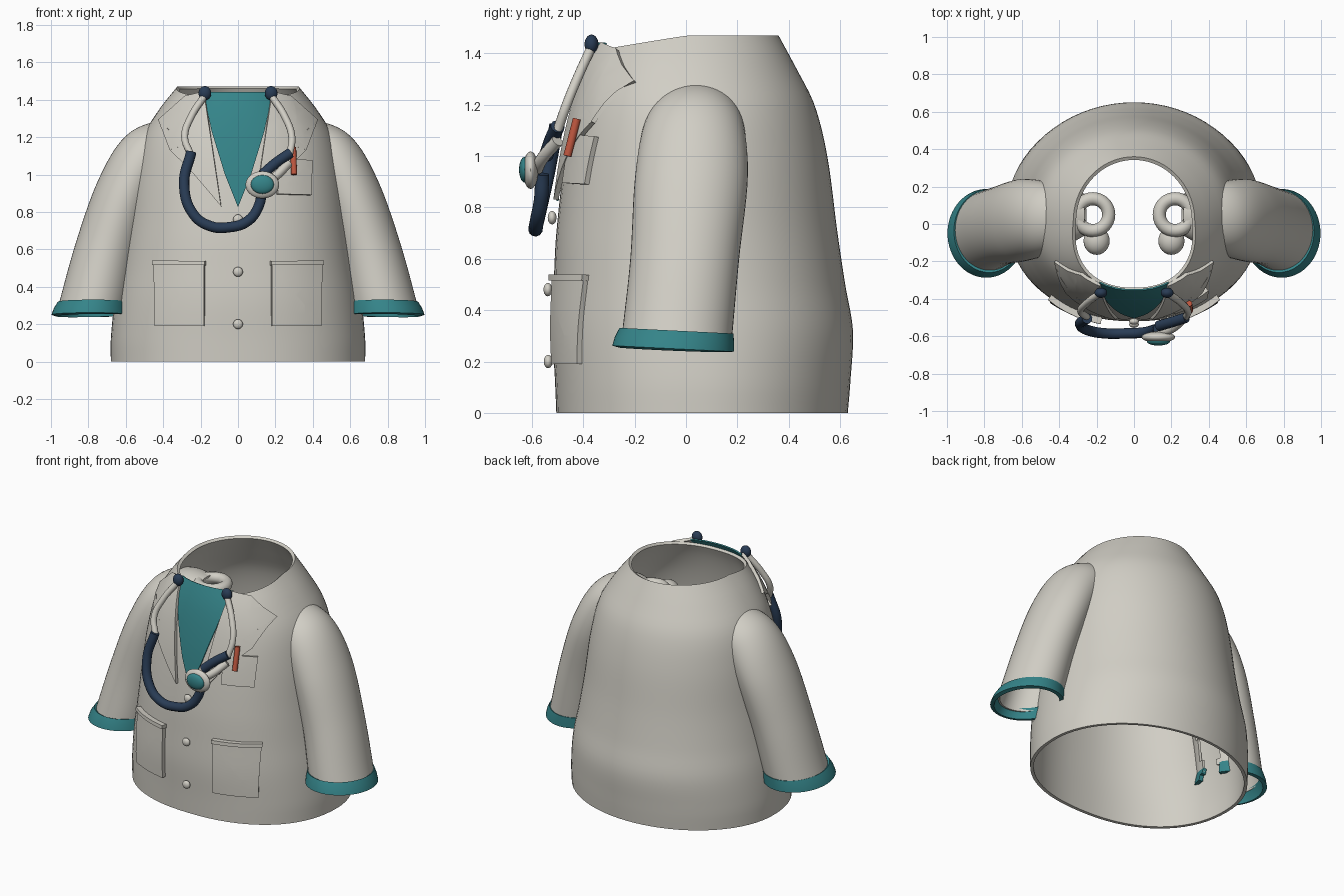
import bpy, bmesh
from math import sin, cos, pi
from mathutils import Vector

cube = bpy.data.objects.get("Cube")
if cube:
    bpy.data.objects.remove(cube)


def material(name, rgb):
    m = bpy.data.materials.new(name)
    m.use_nodes = True
    m.diffuse_color = (*rgb, 1)
    m.node_tree.nodes["Principled BSDF"].inputs["Base Color"].default_value = (*rgb, 1)
    return m


COAT = material("warm_grey", (0.64, 0.62, 0.56))
TEAL = material("teal", (0.035, 0.23, 0.25))
NAVY = material("navy", (0.022, 0.045, 0.09))
RED = material("brick_red", (0.52, 0.095, 0.05))


def interp(table, k):
    """Smooth interpolation of rows whose first entry is the key."""
    i = max(0, min(len(table) - 2, sum(k >= r[0] for r in table) - 1))

    def slope(j, c):
        a, b = table[max(j - 1, 0)], table[min(j + 1, len(table) - 1)]
        return (b[c] - a[c]) / (b[0] - a[0])
    p, q = table[i], table[i + 1]
    h = q[0] - p[0]
    t = (k - p[0]) / h
    return [(2*t**3 - 3*t*t + 1) * p[c] + (3*t*t - 2*t**3) * q[c]
            + h * (t**3 - 2*t*t + t) * slope(i, c) + h * (t**3 - t*t) * slope(i + 1, c)
            for c in range(1, len(p))]


# Coat cross-sections: height, half width, front y, back y
BODY = [(0, .68, -.505, .63), (.12, .68, -.51, .64), (.32, .66, -.52, .65),
        (.5, .63, -.515, .62), (.7, .6, -.505, .59), (1, .56, -.47, .55),
        (1.2, .51, -.43, .5), (1.35, .42, -.385, .425), (1.47, .325, -.33, .36)]
FRONT_POWER = 2.25


def section(z):
    rx, f, b = interp(BODY, z)
    return rx, (f + b) / 2, (b - f) / 2


def front_y(x, z):
    rx, yc, ry = section(z)
    u = min(abs(x) / rx, 0.99)
    return yc - ry * (1 - u**FRONT_POWER) ** (1 / FRONT_POWER)


def inside(p, limit):
    rx, yc, ry = section(p.z)
    return (p.x / rx) ** 2 + ((p.y - yc) / ry) ** 2 < limit


def finish(ob, mat, mirror=False, thick=0, offset=-1.0):
    ob.data.materials.append(mat)
    if thick:
        s = ob.modifiers.new("thickness", 'SOLIDIFY')
        s.thickness, s.offset = thick, offset
    if mirror:
        ob.modifiers.new("mirror", 'MIRROR')
    bpy.ops.object.select_all(action='DESELECT')
    ob.select_set(True)
    bpy.context.view_layer.objects.active = ob
    bpy.ops.object.convert(target='MESH')
    bpy.ops.object.shade_smooth_by_angle(angle=0.7)
    return ob


def from_bmesh(name, bm):
    me = bpy.data.meshes.new(name)
    bm.to_mesh(me)
    bm.free()
    ob = bpy.data.objects.new(name, me)
    bpy.context.collection.objects.link(ob)
    return ob


def loft(name, rings, clip=None):
    """Open tube through rings; faces hidden within the coat are dropped."""
    bm = bmesh.new()
    rows = [[bm.verts.new(p) for p in r] for r in rings]
    n = len(rows[0])
    for a, b in zip(rows, rows[1:]):
        for j in range(n):
            bm.faces.new((a[j], a[(j + 1) % n], b[(j + 1) % n], b[j]))
    if clip:
        hidden = [f for f in bm.faces
                  if all(v.co.z < 1.0 and inside(v.co, clip) for v in f.verts)]
        bmesh.ops.delete(bm, geom=hidden, context='FACES')
    return from_bmesh(name, bm)


def plate(name, outline, mat, lift, thick, mirror=False):
    """Flat x-z outline draped over the coat front."""
    bm = bmesh.new()
    face = bm.faces.new([bm.verts.new((x, 0, z)) for x, z in outline])
    if face.normal.y > 0:
        face.normal_flip()
    bmesh.ops.triangulate(bm, faces=[face])
    for axis in (Vector((1, 0, 0)), Vector((0, 0, 1))):
        for i in range(-10, 32):
            bmesh.ops.bisect_plane(bm, geom=bm.verts[:] + bm.edges[:] + bm.faces[:],
                                   plane_co=axis * (i * 0.05 + 0.003), plane_no=axis)
    for v in bm.verts:
        v.co.y = front_y(v.co.x, v.co.z) - lift
    bm.normal_update()
    for f in bm.faces:
        if f.normal.y > 0:
            f.normal_flip()
    return finish(from_bmesh(name, bm), mat, mirror, thick, 0)


def tube(name, points, radius, mat):
    cu = bpy.data.curves.new(name, 'CURVE')
    cu.dimensions = '3D'
    cu.bevel_depth, cu.bevel_resolution, cu.use_fill_caps = radius, 4, True
    sp = cu.splines.new('BEZIER')
    sp.bezier_points.add(len(points) - 1)
    for bp, p in zip(sp.bezier_points, points):
        bp.co = p
        bp.handle_left_type = bp.handle_right_type = 'AUTO'
    ob = bpy.data.objects.new(name, cu)
    bpy.context.collection.objects.link(ob)
    return finish(ob, mat)


def ball(name, loc, scale, mat, tilt=(0, 0, 0), mirror=False):
    bpy.ops.mesh.primitive_uv_sphere_add(segments=24, ring_count=14, location=loc, rotation=tilt)
    ob = bpy.context.object
    ob.name, ob.scale = name, scale
    bpy.ops.object.transform_apply(location=True, rotation=True, scale=True)
    return finish(ob, mat, mirror)


# Coat body, open at neck and hem, neckline dipping at the front
def body_point(t, f):
    z = f * (1.47 - 0.06 * max(0, -sin(t)))
    rx, yc, ry = section(z)
    e = 2 / FRONT_POWER if sin(t) < 0 else 1
    c, s = cos(t), sin(t)
    return (rx * abs(c)**e * (1 if c > 0 else -1), yc + ry * abs(s)**e * (1 if s > 0 else -1), z)


N = 72
body = loft("coat_body", [[body_point(2 * pi * j / N, i / 40) for j in range(N)] for i in range(41)])
finish(body, COAT, thick=0.02)

# Sleeves: key, centre x y z, half width, half depth, tilt
SLEEVE = [(0, .775, -.035, .3, .185, .215, 0), (1, .7, -.005, .6, .172, .212, .15),
          (2, .6, .02, .9, .163, .22, .42), (3, .49, .03, 1.09, .16, .2, .8),
          (4, .37, .04, 1.17, .125, .16, 1.2), (5, .26, .05, 1.2, .07, .11, 1.5)]


def sleeve_ring(k):
    x, y, z, a, b, th = interp(SLEEVE, k)
    return [(x + cos(th) * a * cos(t), y + b * sin(t), z + sin(th) * a * cos(t))
            for t in (2 * pi * j / 48 for j in range(48))]


sleeves = loft("sleeves", [sleeve_ring(i / 8) for i in range(41)], 0.86)
finish(sleeves, COAT, True, 0.015)


def cuff_ring(x, y, z, a, b):
    return [(x + a * cos(t), y + b * sin(t), z - 0.05 * b * sin(t))
            for t in (2 * pi * j / 64 for j in range(64))]


cuffs = loft("sleeve_cuffs", [cuff_ring(.79, -.05, .25, .207, .237), cuff_ring(.785, -.045, .285, .2, .232),
                              cuff_ring(.775, -.037, .32, .188, .222)], 0.86)
finish(cuffs, TEAL, True, 0.025)

# Gathered sleeve ends inside the coat
bpy.ops.mesh.primitive_torus_add(location=(.22, .05, 1.24), major_radius=.085, minor_radius=.035,
                                 major_segments=32, minor_segments=12)
ring = bpy.context.object
ring.name = "inner_sleeve_rings"
bpy.ops.object.transform_apply(location=True, rotation=True, scale=True)
finish(ring, COAT, True)
ball("inner_sleeve_folds", (.2, -.09, 1.19), (.07, .075, .06), COAT, mirror=True)

# Shirt front, lapels and pockets
plate("shirt_front", [(-.185, 1.44), (-.14, 1.23), (-.07, 1.0), (0, .825), (.07, 1.0), (.14, 1.23), (.185, 1.44)],
      TEAL, 0.008, 0.009)
plate("lapels", [(.18, 1.44), (.28, 1.415), (.42, 1.29), (.28, 1.155), (.36, 1.13), (.25, 1.02),
                 (.09, .83), (.145, 1.2)], COAT, 0.018, 0.02, True)
plate("hip_pockets", [(.18, .19), (.44, .19), (.445, .52), (.18, .52)], COAT, 0.012, 0.024, True)
plate("hip_pocket_bands", [(.175, .515), (.45, .515), (.45, .538), (.175, .538)], COAT, 0.018, 0.036, True)
plate("chest_pocket", [(.21, .895), (.39, .89), (.39, 1.075), (.21, 1.085)], COAT, 0.012, 0.024)
tube("pen", [(.3, -.462, 1.0), (.295, -.425, 1.145)], .016, RED)

# Buttons down the front
for i, z in enumerate((.76, .48, .2)):
    ball(f"button_{i + 1}", (0, front_y(0, z) - .022, z), (.026, .017, .026), COAT)

# Stethoscope
ball("ear_tips", (.177, -.368, 1.435), (.034, .027, .038), NAVY, mirror=True)
tube("left_ear_tube", [(.18, -.37, 1.42), (.25, -.42, 1.31), (.288, -.465, 1.2), (.275, -.5, 1.1)], .019, COAT)
tube("right_ear_tube", [(-.18, -.37, 1.42), (-.25, -.42, 1.31), (-.285, -.465, 1.2), (-.25, -.5, 1.1)], .019, COAT)
tube("hanging_hose", [(-.25, -.505, 1.12), (-.288, -.535, .95), (-.24, -.57, .79), (-.15, -.585, .725),
                      (-.05, -.585, .718), (.05, -.58, .75), (.11, -.565, .83), (.13, -.56, .93)], .028, NAVY)
tube("side_hose", [(.28, -.5, 1.115), (.2, -.525, 1.06), (.13, -.545, 1.0)], .028, NAVY)
tube("chest_piece_stem", [(.27, -.5, 1.06), (.2, -.56, .99), (.14, -.58, .95)], .024, COAT)
ball("chest_piece", (.13, -.605, .945), (.09, .03, .073), COAT)
ball("chest_piece_disc", (.13, -.628, .947), (.062, .022, .05), TEAL)
